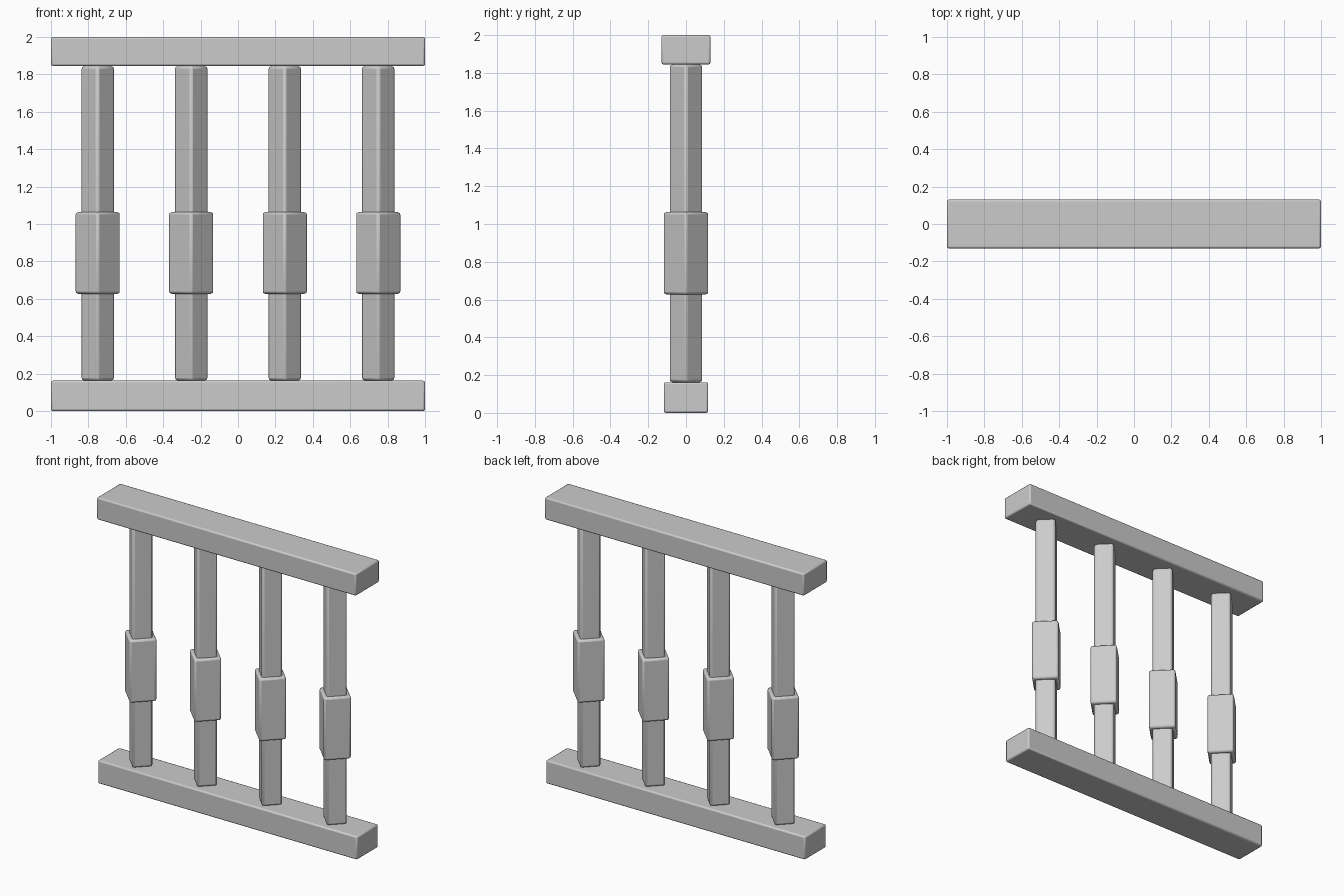
import bpy
import math

if "Cube" in bpy.data.objects:
    bpy.data.objects.remove(bpy.data.objects["Cube"])


def box(name, size, loc, bevel, turn=0.0):
    """Softly bevelled box, optionally turned about z."""
    bpy.ops.mesh.primitive_cube_add(size=1, location=loc)
    ob = bpy.context.object
    ob.name = name
    ob.scale = size
    bpy.ops.object.transform_apply(location=False, rotation=False, scale=True)
    ob.rotation_euler.z = turn
    mod = ob.modifiers.new("bevel", 'BEVEL')
    mod.width = bevel
    mod.segments = 2
    bpy.ops.object.shade_smooth_by_angle(angle=math.radians(35))
    return ob


def span(name, width, depth, z0, z1, x=0.0, bevel=0.01, turn=0.0):
    return box(name, (width, depth, z1 - z0), (x, 0, (z0 + z1) / 2), bevel, turn)


# Rails
span("bottom_rail", 2.0, 0.235, 0.0, 0.162)
span("top_rail", 2.0, 0.26, 1.845, 2.0)

# Diamond-set balusters with thicker middle blocks
for i in range(4):
    x = -0.75 + 0.5 * i
    span(f"baluster_{i + 1}", 0.13, 0.13, 0.162, 1.845, x, 0.015, math.pi / 4)
    span(f"baluster_block_{i + 1}", 0.174, 0.174, 0.627, 1.063, x, 0.013, math.pi / 4)
